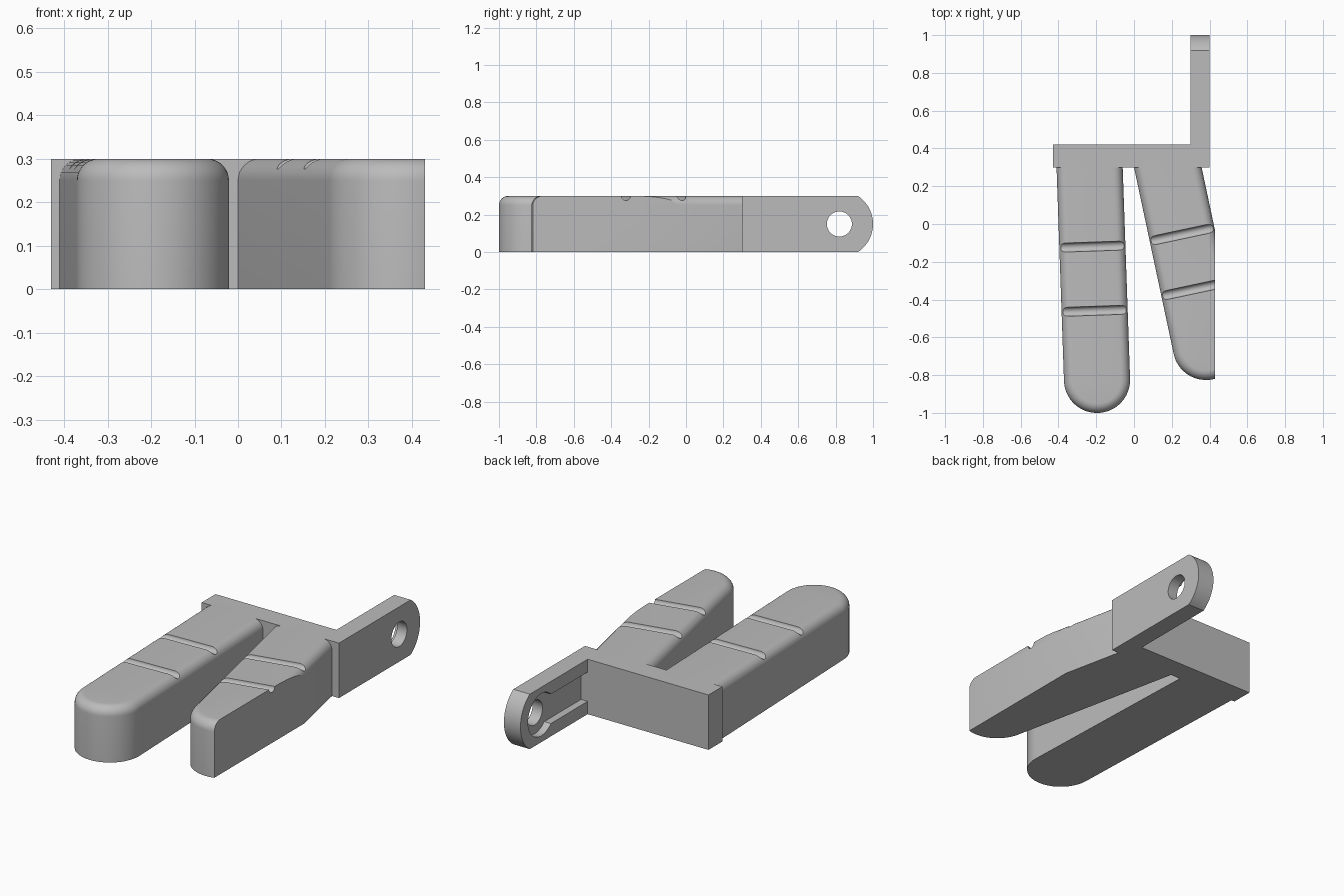
import bpy, bmesh, math
from mathutils import Matrix, Vector

if "Cube" in bpy.data.objects:
    bpy.data.objects.remove(bpy.data.objects["Cube"])

grey = bpy.data.materials.new("plain grey")
grey.diffuse_color = (0.5, 0.5, 0.5, 1)
grey.use_nodes = True
grey.node_tree.nodes["Principled BSDF"].inputs["Base Color"].default_value = grey.diffuse_color
H = 0.3


def make(name, bm):
    bmesh.ops.recalc_face_normals(bm, faces=bm.faces)
    me = bpy.data.meshes.new(name)
    bm.to_mesh(me)
    bm.free()
    ob = bpy.data.objects.new(name, me)
    bpy.context.collection.objects.link(ob)
    me.materials.append(grey)
    return ob


def box(name, lo, hi):
    bm = bmesh.new()
    lo, hi = Vector(lo), Vector(hi)
    m = Matrix.Translation((lo + hi) / 2) @ Matrix.Diagonal((*(hi - lo), 1))
    bmesh.ops.create_cube(bm, size=1, matrix=m)
    return make(name, bm)


def rod(name, r, x0, x1, y, z, frame=Matrix()):
    # cylinder lying along the local x axis
    bm = bmesh.new()
    m = frame @ Matrix.Translation(((x0 + x1) / 2, y, z)) @ Matrix.Rotation(math.pi / 2, 4, 'Y')
    bmesh.ops.create_cone(bm, cap_ends=True, segments=48, radius1=r, radius2=r,
                          depth=x1 - x0, matrix=m)
    return make(name, bm)


def loft(name, rings):
    bm = bmesh.new()
    vs = [[bm.verts.new(p) for p in ring] for ring in rings]
    n = len(vs[0])
    for a, b in zip(vs, vs[1:]):
        for i in range(n):
            j = (i + 1) % n
            bm.faces.new((a[i], a[j], b[j], b[i]))
    bm.faces.new(vs[0][::-1])
    bm.faces.new(vs[-1])
    return make(name, bm)


def cut(ob, cutters):
    bpy.context.view_layer.objects.active = ob
    for c in cutters:
        mod = ob.modifiers.new("cut", 'BOOLEAN')
        mod.operation, mod.solver, mod.object = 'DIFFERENCE', 'EXACT', c
        bpy.ops.object.modifier_apply(modifier=mod.name)
        bpy.data.objects.remove(c)


def smooth(ob):
    bpy.ops.object.select_all(action='DESELECT')
    ob.select_set(True)
    bpy.context.view_layer.objects.active = ob
    bpy.ops.object.shade_smooth_by_angle(angle=math.radians(30))


def finger(name, x, angle, length, grooves, trim=None):
    # round-tipped bar with a filleted top edge and cross grooves
    R, F, S = 0.175, 0.05, 32
    frame = Matrix.Translation((x, 0.3, 0)) @ Matrix.Rotation(math.radians(angle), 4, 'Z')
    levels = [(R, 0)]
    for k in range(9):
        t = k / 8 * math.pi / 2
        levels.append((R - F + F * math.cos(t), H - F + F * math.sin(t)))
    rings = []
    for r, z in levels:
        pts = [(r, 0.05)]
        pts += [(r * math.cos(i * math.pi / S), -length - r * math.sin(i * math.pi / S))
                for i in range(S + 1)]
        pts.append((-r, 0.05))
        rings.append([frame @ Vector((u, v, z)) for u, v in pts])
    ob = loft(name, rings)
    cutters = [rod("groove_cutter", 0.024, -0.3, 0.3, -g, H, frame) for g in grooves]
    if trim:
        cutters.append(box("trim_cutter", (trim, -2, -1), (trim + 1, 2, 1)))
    cut(ob, cutters)
    smooth(ob)


# cross plate
box("cross_plate", (-0.43, 0.30, 0), (0.40, 0.42, H))

# two fingers, the right one trimmed flat on its outer side
finger("left_finger", -0.235, 2, 1.126, (0.42, 0.76))
finger("right_finger", 0.179, 12, 0.972, (0.363, 0.66), trim=0.43)

# mounting tab with a rounded end
a = math.asin(0.15 / 0.18)
arc = [(0.82 + 0.18 * math.cos(t), 0.15 + 0.18 * math.sin(t))
       for t in (-a + 2 * a * i / 32 for i in range(33))]
arc[0], arc[-1] = (arc[0][0], 0), (arc[-1][0], H)
side = [(0.42, 0)] + arc + [(0.42, H)]
tab = loft("mounting_tab", [[(x, y, z) for y, z in side] for x in (0.30, 0.40)])

# through hole, round recess and channel on the inner face
cut(tab, [rod("hole_cutter", 0.067, 0.2, 0.5, 0.82, 0.15),
          rod("recess_cutter", 0.115, 0.2, 0.34, 0.82, 0.15),
          box("channel_cutter", (0.2, 0.36, 0.07), (0.34, 0.80, 0.23))])
smooth(tab)
